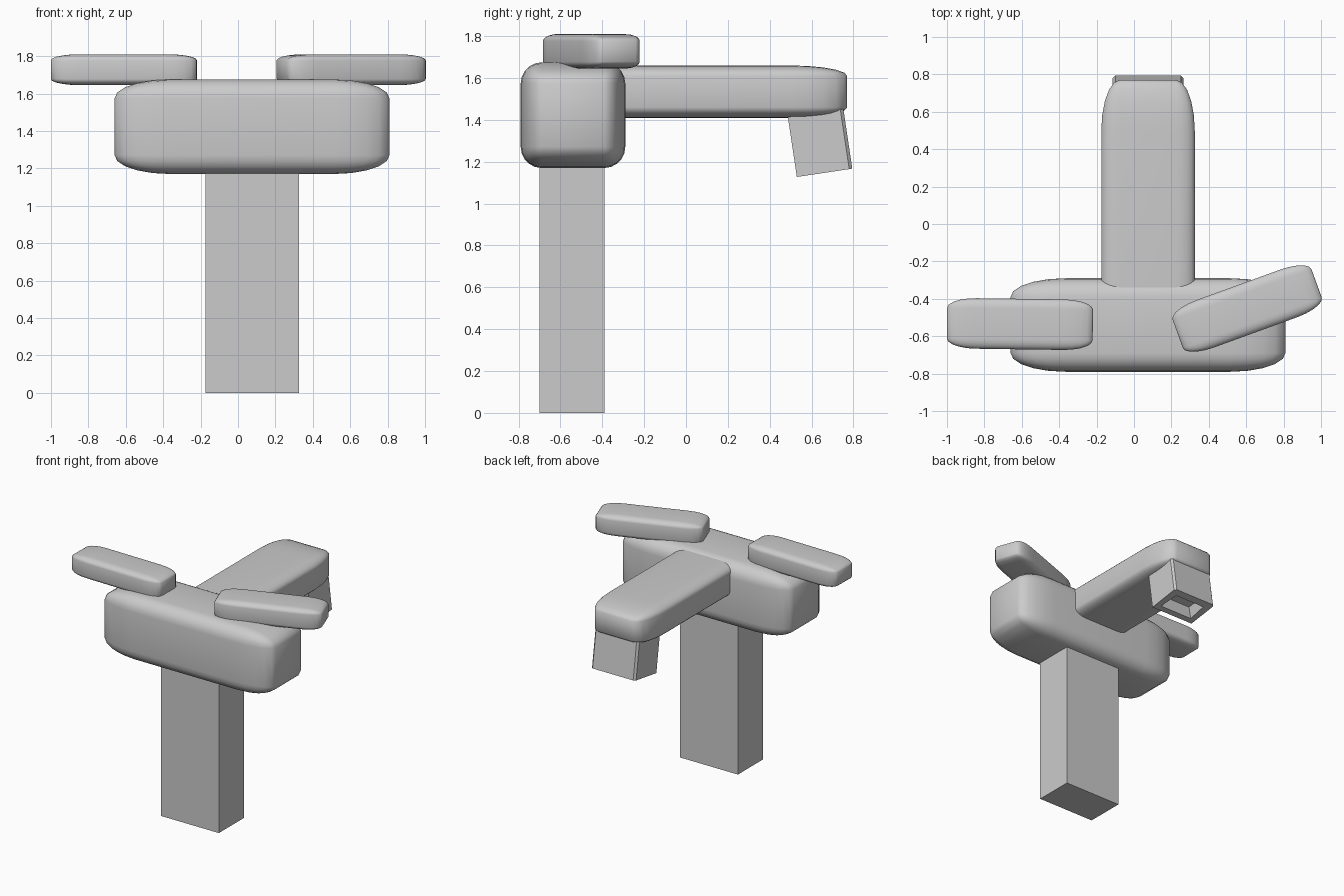
import bpy, bmesh
from math import radians
from mathutils import Matrix, Vector

if "Cube" in bpy.data.objects:
    bpy.data.objects.remove(bpy.data.objects["Cube"], do_unlink=True)

# One grey for the whole tap
grey = bpy.data.materials.new("grey")
grey.use_nodes = True
grey.diffuse_color = (0.6, 0.6, 0.6, 1)
grey.node_tree.nodes["Principled BSDF"].inputs["Base Color"].default_value = (0.6, 0.6, 0.6, 1)


def block(name, low, high, bevel=0.0, turn=0.0, edit=None):
    """Box between two corners; the rounding stretches with its proportions."""
    low, high = Vector(low), Vector(high)
    size = high - low
    bm = bmesh.new()
    bmesh.ops.create_cube(bm, size=1)
    if bevel:
        bmesh.ops.bevel(bm, geom=bm.edges[:], offset=bevel, offset_type='OFFSET',
                        segments=5, profile=0.5, affect='EDGES')
    bmesh.ops.transform(bm, matrix=Matrix.Diagonal((*size, 1)), verts=bm.verts)
    if edit:
        edit(bm)
    mesh = bpy.data.meshes.new(name)
    bm.to_mesh(mesh)
    bm.free()
    mesh.materials.append(grey)
    obj = bpy.data.objects.new(name, mesh)
    bpy.context.collection.objects.link(obj)
    obj.location = (low + high) / 2
    obj.rotation_euler.z = radians(turn)
    if bevel:
        bpy.ops.object.select_all(action='DESELECT')
        obj.select_set(True)
        bpy.context.view_layer.objects.active = obj
        bpy.ops.object.shade_smooth_by_angle(angle=radians(40))
    return obj


def shape_outlet(bm):
    """Chamfer the rear corners and sink a tapered opening into the underside."""
    rear = [e for e in bm.edges
            if all(v.co.y > 0 for v in e.verts)
            and abs(e.verts[0].co.z - e.verts[1].co.z) > 0.1]
    bmesh.ops.bevel(bm, geom=rear, offset=0.015, segments=1, affect='EDGES')
    bm.normal_update()
    base = min(bm.faces, key=lambda f: f.normal.z)
    bmesh.ops.inset_region(bm, faces=[base], thickness=0.065)
    bmesh.ops.inset_region(bm, faces=[base], thickness=0.035, depth=-0.08)


# Column and rounded body
block("post", (-0.175, -0.70, 0), (0.325, -0.39, 1.3))
block("body", (-0.66, -0.79, 1.17), (0.81, -0.29, 1.675), 0.2)

# Spout with a tilted outlet below its tip
block("spout", (-0.175, -0.60, 1.41), (0.325, 0.77, 1.66), 0.2)
outlet = block("outlet", (-0.115, 0.50, 1.145), (0.265, 0.768, 1.525), edit=shape_outlet)
outlet.rotation_euler.x = radians(8.5)

# Two lever handles, one swung backwards
block("right_handle", (-1.0, -0.67, 1.645), (-0.22, -0.40, 1.81), 0.2, -0.8)
block("left_handle", (0.21, -0.587, 1.645), (1.0, -0.317, 1.81), 0.2, 20)
